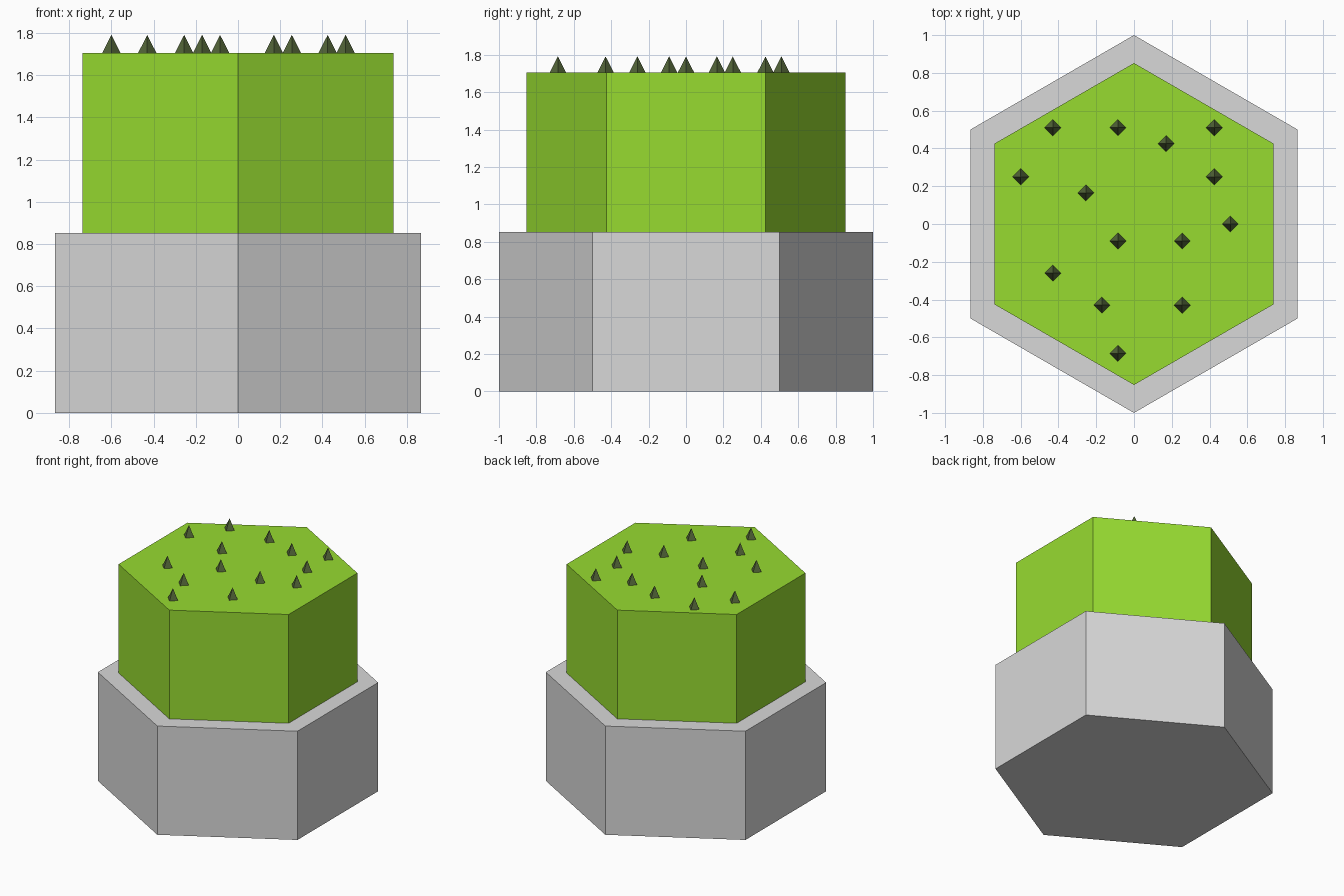
import bpy
import math

cube = bpy.data.objects.get("Cube")
if cube:
    bpy.data.objects.remove(cube, do_unlink=True)


def make_material(name, rgb):
    mat = bpy.data.materials.new(name)
    mat.use_nodes = True
    mat.diffuse_color = (*rgb, 1)
    mat.node_tree.nodes["Principled BSDF"].inputs["Base Color"].default_value = (*rgb, 1)
    return mat


def place(obj, name, mat):
    obj.name = name
    obj.data.materials.append(mat)


def hex_prism(name, radius, bottom, top, mat):
    # The primitive starts with a corner on the y axis
    bpy.ops.mesh.primitive_cylinder_add(
        vertices=6, radius=radius, depth=top - bottom,
        location=(0, 0, (bottom + top) / 2))
    place(bpy.context.object, name, mat)


def spike(name, x, y, base, mat):
    bpy.ops.mesh.primitive_cone_add(
        vertices=4, radius1=0.043, radius2=0, depth=0.085,
        location=(x, y, base + 0.085 / 2))
    place(bpy.context.object, name, mat)


stone = make_material("light grey", (0.69, 0.69, 0.69))
grass = make_material("grass green", (0.31, 0.71, 0.03))
leaf = make_material("dark leaf green", (0.085, 0.13, 0.04))

# Stepped hexagonal body
STEP, TOP = 0.853, 1.706
hex_prism("stone_base", 1.0, 0, STEP, stone)
hex_prism("grass_block", 0.852, STEP, TOP, grass)

# Small trees scattered on the grass
spots = [(-0.43, 0.51), (-0.085, 0.51), (0.17, 0.425), (0.425, 0.51),
         (-0.6, 0.25), (0.425, 0.25), (-0.255, 0.165), (0.51, 0),
         (-0.085, -0.09), (0.255, -0.09), (-0.43, -0.26),
         (-0.17, -0.43), (0.255, -0.43), (-0.085, -0.685)]
for i, (x, y) in enumerate(spots, 1):
    spike(f"tree_{i}", x, y, TOP, leaf)
